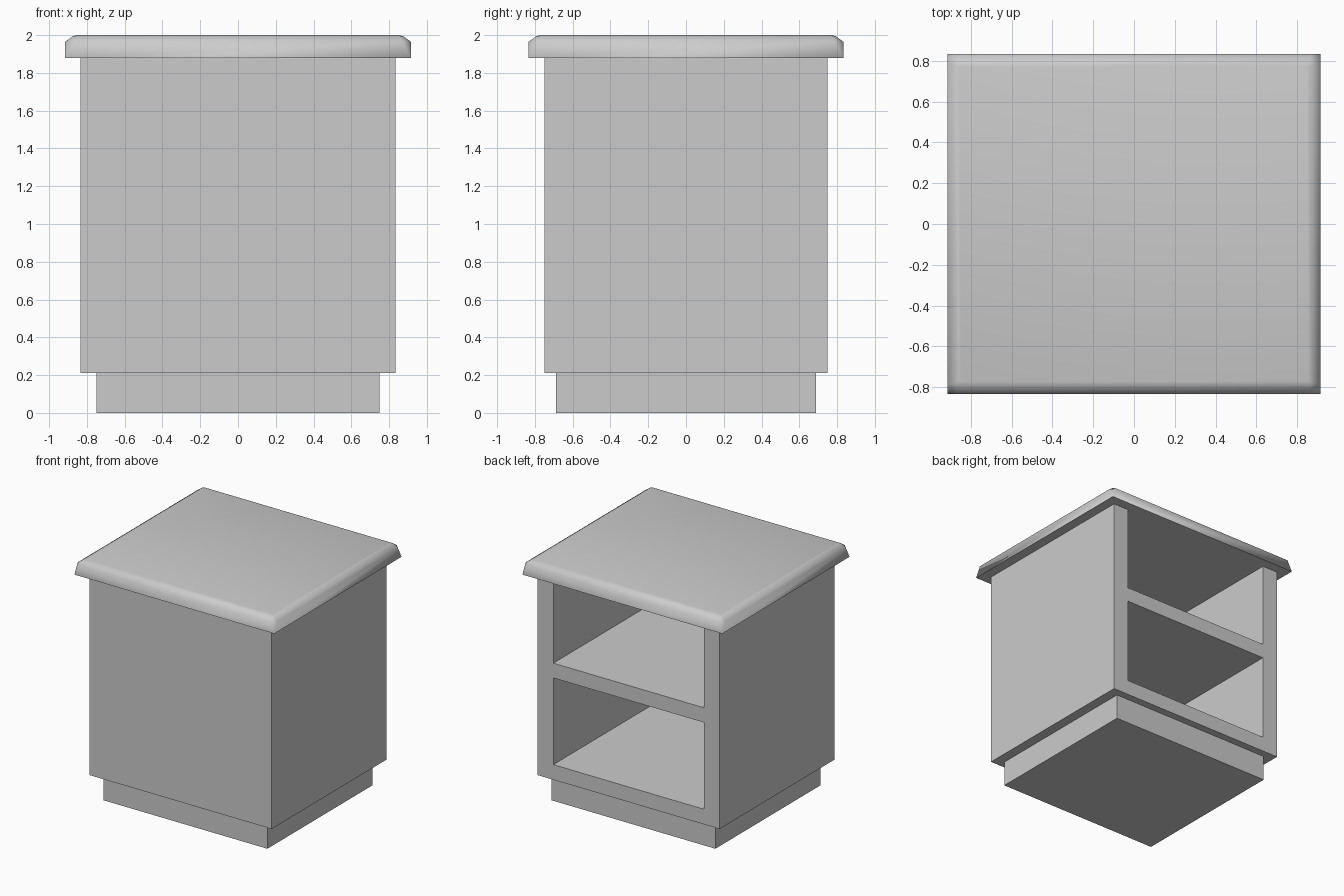
import bpy, bmesh, math

if "Cube" in bpy.data.objects:
    bpy.data.objects.remove(bpy.data.objects["Cube"])


def make_object(name, bm):
    bmesh.ops.recalc_face_normals(bm, faces=bm.faces)
    mesh = bpy.data.meshes.new(name)
    bm.to_mesh(mesh)
    bm.free()
    obj = bpy.data.objects.new(name, mesh)
    bpy.context.collection.objects.link(obj)
    return obj


def box(name, x0, x1, y0, y1, z0, z1):
    bm = bmesh.new()
    bmesh.ops.create_cube(bm, size=1)
    for v in bm.verts:
        v.co.x = x1 if v.co.x > 0 else x0
        v.co.y = y1 if v.co.y > 0 else y0
        v.co.z = z1 if v.co.z > 0 else z0
    return make_object(name, bm)


def activate(obj):
    bpy.ops.object.select_all(action='DESELECT')
    obj.select_set(True)
    bpy.context.view_layer.objects.active = obj


# Recessed plinth
box("plinth", -0.75, 0.75, -0.687, 0.687, 0, 0.21)

# Cabinet body with two compartments open to the back
body = box("cabinet_body", -0.833, 0.833, -0.75, 0.75, 0.21, 1.88)
for name, z0, z1 in (("lower_cutter", 0.335, 1.053), ("upper_cutter", 1.175, 1.95)):
    cutter = box(name, -0.69, 0.69, -0.625, 0.85, z0, z1)
    cutter.hide_render = True
    mod = body.modifiers.new(name, 'BOOLEAN')
    mod.operation = 'DIFFERENCE'
    mod.solver = 'EXACT'
    mod.object = cutter
    activate(body)
    bpy.ops.object.modifier_apply(modifier=mod.name)
    bpy.data.objects.remove(cutter)

# Countertop: square underside, corners that taper into a rounded top edge
HX, HY = 0.915, 0.833
bm = bmesh.new()
corners = ((1, 1), (-1, 1), (-1, -1), (1, -1))
bottom = [bm.verts.new((sx * HX, sy * HY, 1.88)) for sx, sy in corners]
bm.faces.new(bottom)

rings = []
for inset, z, cut in ((0, 1.965, 0.045), (0.04, 1.994, 0.015), (0.06, 2.0, 0.006)):
    x, y = HX - inset, HY - inset
    ring = []
    for i, (sx, sy) in enumerate(corners):
        pair = [(sx * x, sy * (y - cut), z), (sx * (x - cut), sy * y, z)]
        ring += [bm.verts.new(p) for p in (pair if i % 2 == 0 else pair[::-1])]
    rings.append(ring)

first = rings[0]
for i in range(4):
    bm.faces.new((bottom[i], first[2 * i], first[2 * i + 1]))
    j = (i + 1) % 4
    bm.faces.new((bottom[i], first[2 * i + 1], first[2 * j], bottom[j]))
for lo, hi in zip(rings, rings[1:]):
    for i in range(8):
        j = (i + 1) % 8
        bm.faces.new((lo[i], lo[j], hi[j], hi[i]))
bm.faces.new(rings[-1])

top = make_object("countertop", bm)
activate(top)
bpy.ops.object.shade_smooth_by_angle(angle=math.radians(60))
